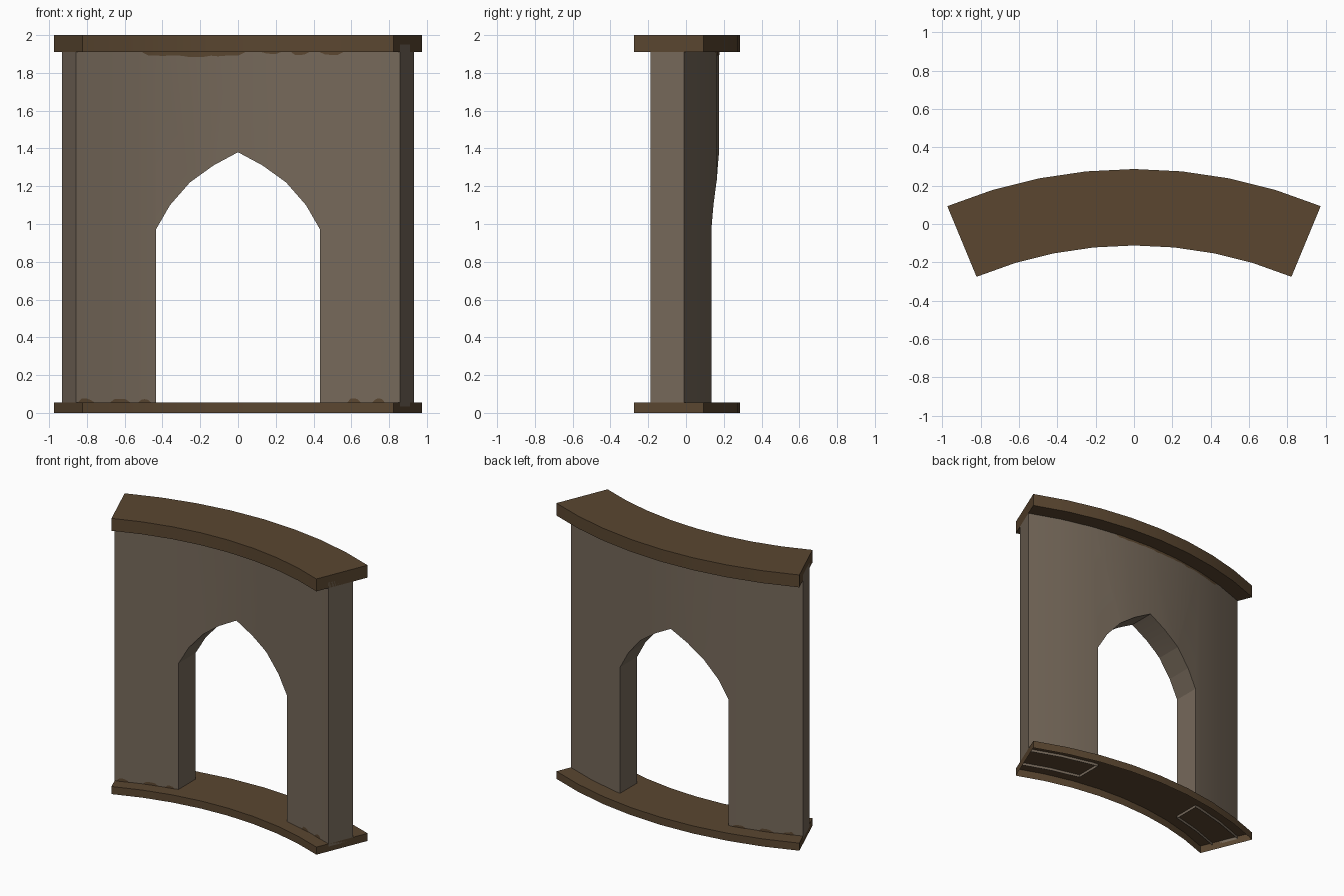
import bpy, bmesh, math, random
from mathutils import Vector

if "Cube" in bpy.data.objects:
    bpy.data.objects.remove(bpy.data.objects["Cube"])

random.seed(4)
CY, HALF, N = -2.26, math.radians(22.5), 8      # arc centre, half angle, segments


def material(name, rgb):
    m = bpy.data.materials.new(name)
    m.diffuse_color = (*rgb, 1)
    m.use_nodes = True
    m.node_tree.nodes["Principled BSDF"].inputs["Base Color"].default_value = m.diffuse_color
    return m


stone = material("grey_brown_plaster", (0.180, 0.140, 0.102))
wood = material("dark_brown_trim", (0.103, 0.062, 0.030))


def arc_point(r, s):
    """Point on the faceted arc; s runs 0..N from left to right."""
    i = max(0, min(int(s), N - 1))
    a, b = (Vector((r * math.sin(t), CY + r * math.cos(t)))
            for t in (-HALF + 2 * HALF * k / N for k in (i, i + 1)))
    return a.lerp(b, s - i)


def finish(bm, name, mat):
    """Write the mesh with gentle bends smooth and corners sharp."""
    for f in bm.faces:
        f.smooth = True
    for e in bm.edges:
        e.smooth = len(e.link_faces) == 2 and e.calc_face_angle(0) < math.radians(10)
    me = bpy.data.meshes.new(name)
    bm.to_mesh(me)
    bm.free()
    me.materials.append(mat)
    ob = bpy.data.objects.new(name, me)
    bpy.context.collection.objects.link(ob)
    return ob


def prism(outline, direction):
    """Extrude a closed outline along a direction."""
    bm = bmesh.new()
    f = bm.faces.new([bm.verts.new(p) for p in outline])
    ext = bmesh.ops.extrude_face_region(bm, geom=[f])
    bmesh.ops.translate(bm, vec=direction,
                        verts=[v for v in ext["geom"] if isinstance(v, bmesh.types.BMVert)])
    bmesh.ops.recalc_face_normals(bm, faces=bm.faces)
    return bm


def arc_block(r0, r1, z0, z1):
    ring = [arc_point(r1, i) for i in range(N + 1)]
    ring += [arc_point(r0, i) for i in range(N, -1, -1)]
    return prism([(p.x, p.y, z0) for p in ring], (0, 0, z1 - z0))


def drop_caps(bm, test):
    bm.normal_update()
    bmesh.ops.delete(bm, geom=[f for f in bm.faces if test(f)], context='FACES')


# top cap, and hollow base open underneath
finish(arc_block(2.148, 2.547, 1.91, 2.0), "top_cap", wood)
base = arc_block(2.148, 2.547, 0.0, 0.055)
drop_caps(base, lambda f: f.normal.z < -0.9)
finish(base, "base_plinth", wood)

# curved wall with a pointed arch cut straight through
wall = finish(arc_block(2.242, 2.435, 0.035, 1.95), "curved_wall", stone)
half = [(0.435, -0.2), (0.435, 0.97), (0.36, 1.10), (0.255, 1.22), (0.13, 1.31)]
arch = half + [(0, 1.38)] + [(-x, z) for x, z in reversed(half)]
cutter = finish(prism([(x, -1, z) for x, z in arch], (0, 2, 0)), "arch_cutter", stone)
mod = wall.modifiers.new("arch", 'BOOLEAN')
mod.operation, mod.solver, mod.object = 'DIFFERENCE', 'EXACT', cutter
cut = bmesh.new()
cut.from_object(wall, bpy.context.evaluated_depsgraph_get())
for ob in (wall, cutter):
    bpy.data.objects.remove(ob)
drop_caps(cut, lambda f: abs(f.normal.z) > 0.9)
finish(cut, "curved_wall", stone)


# ragged stains creeping from the trim onto the wall
def stain(name, r, x0, x1, z, depth):
    side = -1 if r < 2.3 else 1
    bm = bmesh.new()
    n = max(4, int((x1 - x0) / 0.035))
    prev = None
    for i in range(n + 1):
        x = x0 + (x1 - x0) * i / n
        s = (math.asin(x / r) + HALF) / (2 * HALF) * N
        p = arc_point(r + side * 0.002, s)
        d = depth * (0.05 if i in (0, n) else random.uniform(0.6, 1))
        pair = [bm.verts.new((p.x, p.y, z)), bm.verts.new((p.x, p.y, z + d))]
        if prev:
            f = bm.faces.new((prev[0], pair[0], pair[1], prev[1]))
            f.normal_update()
            if f.normal.y * side < 0:
                f.normal_flip()
        prev = pair
    finish(bm, name, wood)


for x0, x1, d in ((-0.51, 0.04, -0.03), (0.12, 0.23, -0.012),
                  (0.28, 0.38, -0.02), (0.43, 0.56, -0.02)):
    stain("front_top_stain", 2.242, x0, x1, 1.912, d)
for x0, x1 in ((-0.85, -0.76), (-0.68, -0.57), (-0.53, -0.46), (0.58, 0.65), (0.71, 0.78)):
    stain("front_base_stain", 2.242, x0, x1, 0.053, 0.025)
stain("back_top_stain", 2.435, -0.68, 0.3, 1.912, -0.025)
for x0, x1 in ((-0.88, -0.8), (-0.75, -0.64), (-0.56, -0.46)):
    stain("back_base_stain", 2.435, x0, x1, 0.053, 0.025)
